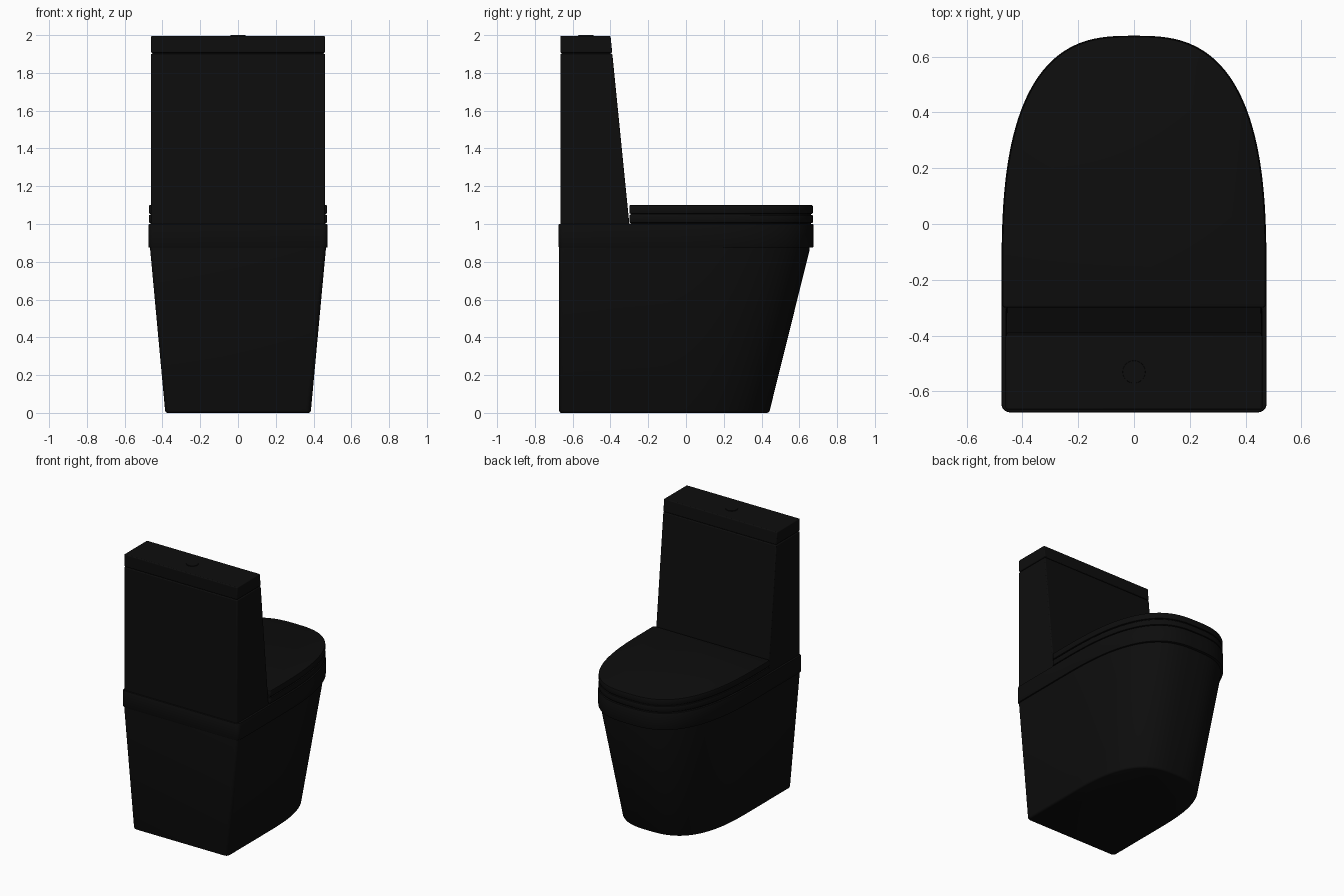
import bpy, bmesh, math

old = bpy.data.objects.get("Cube")
if old:
    bpy.data.objects.remove(old)

black = bpy.data.materials.new("gloss_black")
black.use_nodes = True
colour = (0.004, 0.004, 0.004, 1)
black.diffuse_color = colour
black.node_tree.nodes["Principled BSDF"].inputs["Base Color"].default_value = colour


def finish(name, bm, bevel=0.0):
    bmesh.ops.recalc_face_normals(bm, faces=bm.faces[:])
    mesh = bpy.data.meshes.new(name)
    bm.to_mesh(mesh)
    bm.free()
    mesh.materials.append(black)
    obj = bpy.data.objects.new(name, mesh)
    bpy.context.collection.objects.link(obj)
    if bevel:
        mod = obj.modifiers.new("soft_edges", "BEVEL")
        mod.width = bevel
        mod.segments = 3
    bpy.ops.object.select_all(action="DESELECT")
    obj.select_set(True)
    bpy.context.view_layer.objects.active = obj
    bpy.ops.object.shade_smooth_by_angle(angle=math.radians(35))
    return obj


def outline(half, back, front, corner, steps=64, power=2.8, mid=-0.2):
    """Rounded front on straight sides, with small rounded back corners."""
    pts = []
    for i in range(steps + 1):
        a = math.pi * i / steps
        c, s = math.cos(a), math.sin(a)
        x = math.copysign(abs(c) ** (2 / power), c) * half
        pts.append((x, mid + (front - mid) * max(s, 0) ** (2 / power)))
    for side, start in ((-1, math.pi), (1, 1.5 * math.pi)):
        for i in range(7):
            a = start + i * math.pi / 12
            pts.append((side * (half - corner) + corner * math.cos(a),
                        back + corner + corner * math.sin(a)))
    return pts


def loft(name, sections, corner):
    """Skin sections given as (z, half width, back y, front y)."""
    bm = bmesh.new()
    rings = [[bm.verts.new((x, y, z)) for x, y in outline(h, b, f, corner)]
             for z, h, b, f in sections]
    for low, high in zip(rings, rings[1:]):
        for i in range(len(low)):
            j = (i + 1) % len(low)
            bm.faces.new((low[i], low[j], high[j], high[i]))
    bm.faces.new(rings[0])
    bm.faces.new(rings[-1])
    return finish(name, bm)


def slab(name, z0, z1, half, back, front, r, corner):
    """Upright slab with softened top and bottom edges."""
    k = r * 0.3
    return loft(name, [(z0, half - r, back + r, front - r),
                       (z0 + k, half - k, back + k, front - k),
                       (z0 + r, half, back, front),
                       (z1 - r, half, back, front),
                       (z1 - k, half - k, back + k, front - k),
                       (z1, half - r, back + r, front - r)], corner)


def tank_block(name, z0, z1, inset, bevel):
    """Box whose front slopes back towards the top."""
    bm = bmesh.new()
    bmesh.ops.create_cube(bm, size=1)
    for v in bm.verts:
        z = z1 if v.co.z > 0 else z0
        slope = -0.30 - 0.10 * (z - 1.0)
        y = slope - inset if v.co.y > 0 else -0.665 + inset
        v.co = (math.copysign(0.46 - inset, v.co.x), y, z)
    return finish(name, bm, bevel)


# Tapered pedestal
loft("pedestal", [(0.0, 0.375, -0.662, 0.430),
                  (0.004, 0.382, -0.669, 0.438),
                  (0.012, 0.386, -0.672, 0.443),
                  (0.865, 0.465, -0.672, 0.655),
                  (0.885, 0.465, -0.672, 0.655)], 0.025)

# Bowl rim, hinged seat and lid
slab("bowl_rim", 0.875, 1.0, 0.475, -0.675, 0.675, 0.006, 0.03)
slab("seat_core", 0.99, 1.08, 0.462, -0.295, 0.662, 0.002, 0.01)
slab("seat", 1.006, 1.048, 0.472, -0.30, 0.672, 0.005, 0.012)
slab("lid", 1.054, 1.10, 0.472, -0.30, 0.672, 0.006, 0.012)

# Water tank and its cover, with a fine seam between them
tank_block("tank", 0.98, 1.902, 0.0, 0.006)
tank_block("tank_seam", 1.85, 1.95, 0.008, 0.0)
tank_block("tank_cover", 1.906, 1.996, 0.0, 0.006)

# Flush button
bm = bmesh.new()
bmesh.ops.create_cone(bm, cap_ends=True, segments=40, radius1=0.042,
                      radius2=0.040, depth=0.014)
bmesh.ops.translate(bm, vec=(0, -0.53, 1.993), verts=bm.verts[:])
finish("flush_button", bm)
